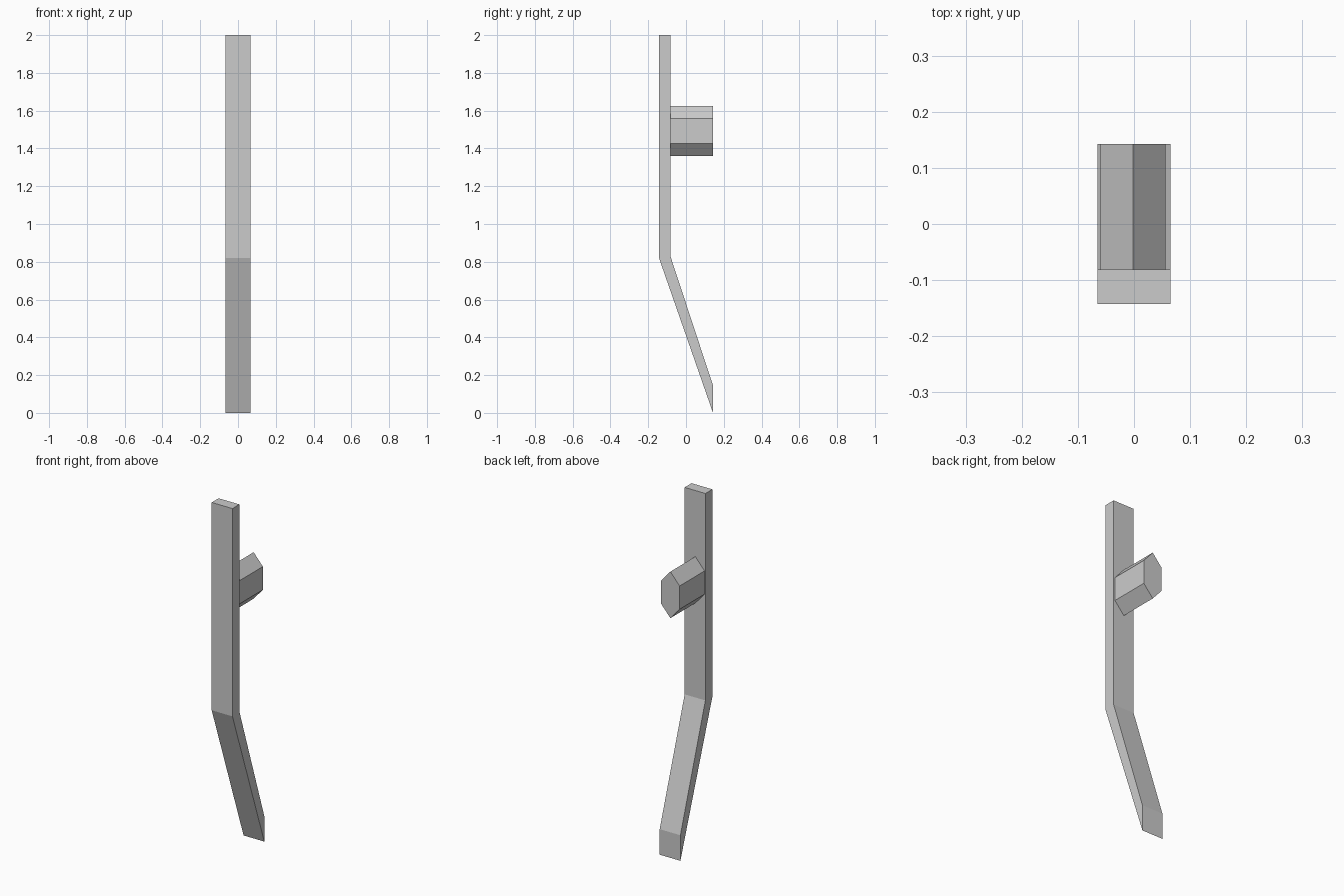
import bpy, bmesh, math
from mathutils import Vector

if "Cube" in bpy.data.objects:
    bpy.data.objects.remove(bpy.data.objects["Cube"])


def prism(name, ring, direction):
    """Extrude a closed ring of points along a direction into a solid."""
    bm = bmesh.new()
    face = bm.faces.new([bm.verts.new(p) for p in ring])
    out = bmesh.ops.extrude_face_region(bm, geom=[face])
    verts = [v for v in out["geom"] if isinstance(v, bmesh.types.BMVert)]
    bmesh.ops.translate(bm, verts=verts, vec=Vector(direction))
    bmesh.ops.recalc_face_normals(bm, faces=bm.faces)
    mesh = bpy.data.meshes.new(name)
    bm.to_mesh(mesh)
    bm.free()
    obj = bpy.data.objects.new(name, mesh)
    bpy.context.collection.objects.link(obj)
    return obj


FRONT, BACK, INNER = -0.143, 0.143, -0.081
HALF_WIDTH = 0.065

# Bent lever bar: side profile (y, z) extruded across the width
profile = [(FRONT, 2.0), (FRONT, 0.82), (BACK, 0.0),
           (BACK, 0.145), (INNER, 0.825), (INNER, 2.0)]
prism("lever_bar", [(-HALF_WIDTH, y, z) for y, z in profile],
      (2 * HALF_WIDTH, 0, 0))

# Six-sided pivot peg, narrowed across x, standing off the back of the bar
angles = [math.radians(90 + 60 * i) for i in range(6)]
prism("pivot_peg",
      [(-0.002 + 0.058 * math.cos(a) / math.cos(math.radians(30)), INNER,
        1.493 + 0.132 * math.sin(a)) for a in angles],
      (0, BACK - INNER, 0))
